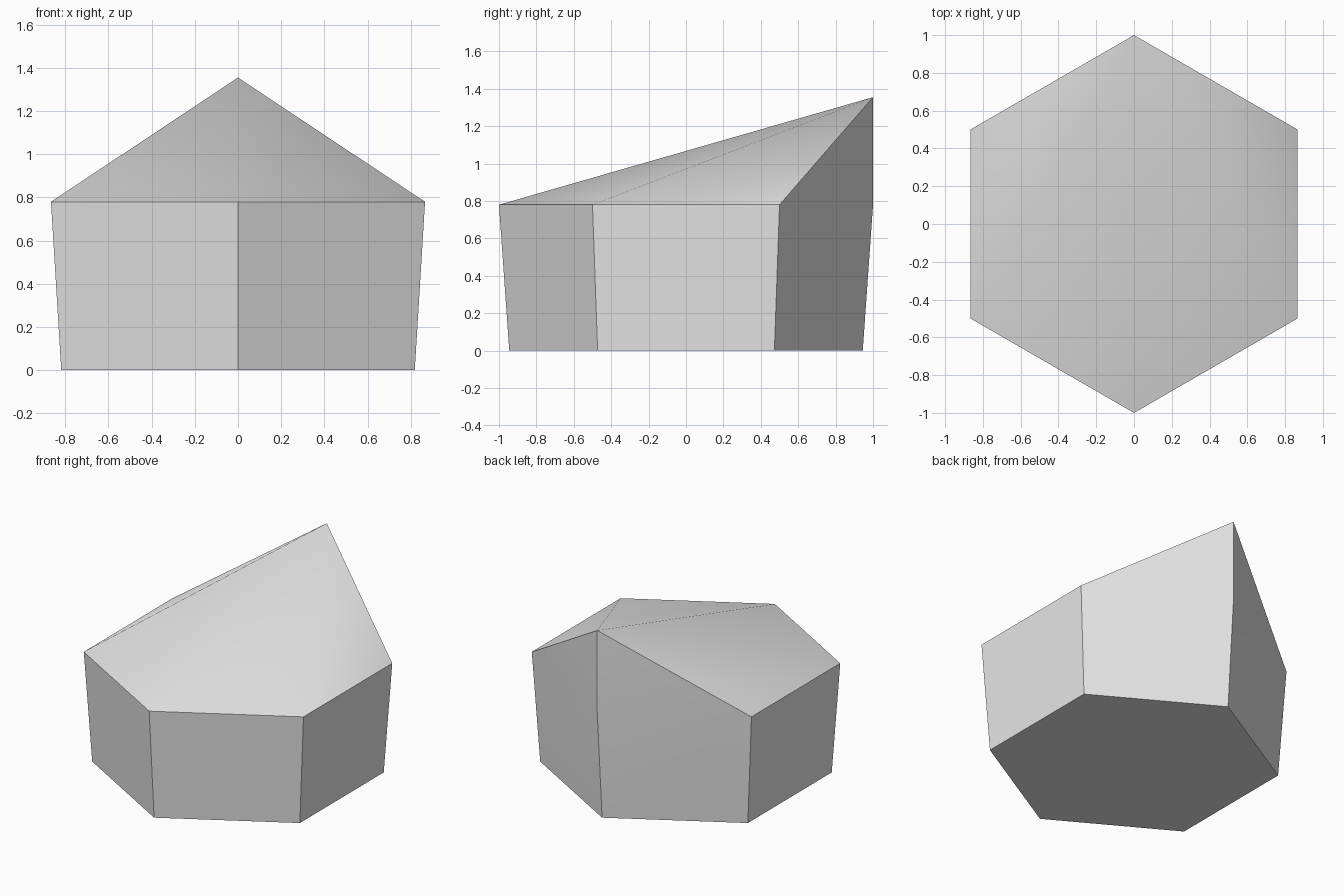
import bpy, bmesh, math

if "Cube" in bpy.data.objects:
    bpy.data.objects.remove(bpy.data.objects["Cube"], do_unlink=True)

BASE_R, RIM_R, RIM_Z, PEAK_Z = 0.945, 1.0, 0.78, 1.355

# Single grey material
grey = bpy.data.materials.new("light grey")
grey.use_nodes = True
grey.diffuse_color = (0.8, 0.8, 0.8, 1)
grey.node_tree.nodes["Principled BSDF"].inputs["Base Color"].default_value = (0.8, 0.8, 0.8, 1)


def hexagon(bm, radius, z):
    """Ring of six vertices, the first at the back (+y)."""
    angles = [math.radians(90 + 60 * i) for i in range(6)]
    return [bm.verts.new((radius * math.cos(a), radius * math.sin(a), z)) for a in angles]


bm = bmesh.new()
base = hexagon(bm, BASE_R, 0)
rim = hexagon(bm, RIM_R, RIM_Z)
peak = bm.verts.new((0, RIM_R, PEAK_Z))

# Flat underside and flaring walls
bm.faces.new(base[::-1])
for i in range(6):
    j = (i + 1) % 6
    bm.faces.new((base[i], base[j], rim[j], rim[i]))
    # Roof fan to the peak; the first and last close the back walls upright
    bm.faces.new((rim[i], rim[j], peak))

bmesh.ops.recalc_face_normals(bm, faces=bm.faces[:])
mesh = bpy.data.meshes.new("hexagonal_block")
bm.to_mesh(mesh)
bm.free()
mesh.materials.append(grey)

block = bpy.data.objects.new("hexagonal_block", mesh)
bpy.context.collection.objects.link(block)

# Soft roof folds, crisp rim and corners
bpy.ops.object.select_all(action='DESELECT')
block.select_set(True)
bpy.context.view_layer.objects.active = block
bpy.ops.object.shade_smooth_by_angle(angle=math.radians(35))
